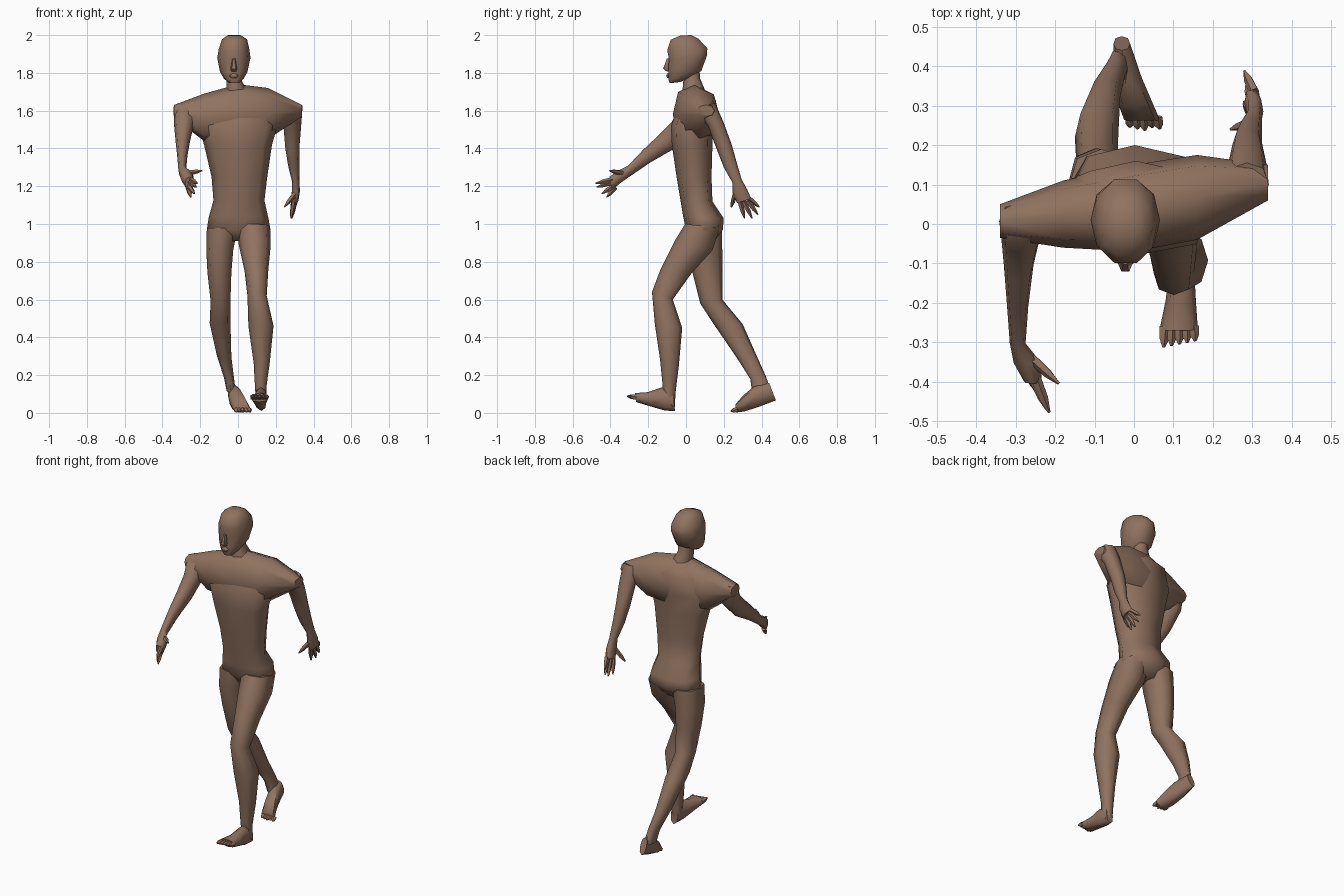
import bpy, bmesh, math
from mathutils import Vector

skin = bpy.data.materials.new("skin")
skin.diffuse_color = (0.28, 0.17, 0.115, 1)


def finish(bm, name, angle):
    bmesh.ops.recalc_face_normals(bm, faces=bm.faces)
    me = bpy.data.meshes.new(name)
    bm.to_mesh(me)
    bm.free()
    ob = bpy.data.objects.new(name, me)
    bpy.context.collection.objects.link(ob)
    me.materials.append(skin)
    bpy.ops.object.select_all(action='DESELECT')
    ob.select_set(True)
    bpy.context.view_layer.objects.active = ob
    bpy.ops.object.shade_smooth_by_angle(angle=math.radians(angle))
    return ob


def skin_rings(bm, rings, n, power):
    """Each ring is (centre, half axis a, half axis b)."""
    loops = []
    for c, a, b in rings:
        loop = []
        for i in range(n):
            t = 2 * math.pi * i / n
            u, v = math.cos(t), math.sin(t)
            u = math.copysign(abs(u) ** power, u) if abs(u) > 1e-6 else 0
            v = math.copysign(abs(v) ** power, v) if abs(v) > 1e-6 else 0
            loop.append(bm.verts.new(c + a * u + b * v))
        loops.append(loop)
    for p, q in zip(loops, loops[1:]):
        for i in range(n):
            j = (i + 1) % n
            bm.faces.new((p[i], p[j], q[j], q[i]))
    bm.faces.new(loops[0])
    bm.faces.new(loops[-1])


def loft(name, rows, n=8, power=0.85, angle=60):
    """Rows: x min, x max, front y, front z, back y, back z."""
    rings = []
    for x0, x1, yf, zf, yb, zb in rows:
        rings.append((Vector(((x0 + x1) / 2, (yf + yb) / 2, (zf + zb) / 2)),
                      Vector(((x1 - x0) / 2, 0, 0)),
                      Vector((0, (yb - yf) / 2, (zb - zf) / 2))))
    bm = bmesh.new()
    skin_rings(bm, rings, n, power)
    return finish(bm, name, angle)


def digits(name, pairs, r):
    """Tapered fingers or toes from root to tip."""
    bm = bmesh.new()
    for root, tip in pairs:
        a, b = Vector(root), Vector(tip)
        d = (b - a).normalized()
        u = d.orthogonal().normalized()
        w = d.cross(u)
        rings = [(a.lerp(b, t), u * r * s, w * r * s)
                 for t, s in ((0, 1), (0.6, 0.85), (1, 0.25))]
        skin_rings(bm, rings, 5, 1)
    return finish(bm, name, 60)


# Torso, from crotch to base of neck
loft("torso", [
    (-0.08, 0.08, 0.04, 0.91, 0.15, 0.91),
    (-0.165, 0.172, 0.0, 0.97, 0.195, 0.97),
    (-0.155, 0.16, -0.015, 1.04, 0.2, 1.03),
    (-0.13, 0.14, -0.03, 1.13, 0.14, 1.12),
    (-0.14, 0.155, -0.05, 1.25, 0.135, 1.25),
    (-0.18, 0.18, -0.075, 1.42, 0.14, 1.42),
    (-0.21, 0.21, -0.08, 1.52, 0.145, 1.53),
    (-0.15, 0.16, -0.04, 1.63, 0.16, 1.65),
    (-0.06, 0.06, 0.0, 1.71, 0.09, 1.72)])

# Shoulder girdle, twisted, running along x (x, y range, z range)
bm = bmesh.new()
skin_rings(bm, [(Vector((x, (y0 + y1) / 2, (z0 + z1) / 2)),
                 Vector((0, (y1 - y0) / 2, 0)), Vector((0, 0, (z1 - z0) / 2)))
                for x, y0, y1, z0, z1 in [
                    (-0.34, -0.035, 0.05, 1.56, 1.63),
                    (-0.18, -0.06, 0.11, 1.44, 1.69),
                    (0.0, -0.07, 0.15, 1.42, 1.74),
                    (0.16, -0.04, 0.175, 1.45, 1.72),
                    (0.34, 0.06, 0.15, 1.57, 1.63)]], 8, 0.85)
finish(bm, "shoulders", 60)

# Neck, head and face
loft("neck", [
    (-0.06, 0.05, -0.02, 1.69, 0.10, 1.71),
    (-0.062, 0.02, -0.015, 1.75, 0.075, 1.77),
    (-0.06, 0.02, -0.01, 1.81, 0.07, 1.83)])
loft("head", [
    (-0.05, 0.01, -0.088, 1.745, -0.03, 1.752),
    (-0.075, 0.03, -0.096, 1.765, 0.03, 1.775),
    (-0.095, 0.05, -0.098, 1.80, 0.085, 1.81),
    (-0.11, 0.066, -0.095, 1.87, 0.115, 1.89),
    (-0.102, 0.06, -0.104, 1.92, 0.118, 1.93),
    (-0.085, 0.048, -0.085, 1.975, 0.07, 1.98),
    (-0.055, 0.015, -0.03, 1.998, 0.03, 2.0)], n=10, power=0.9)
loft("nose", [
    (-0.03, -0.014, -0.104, 1.875, -0.08, 1.875),
    (-0.04, -0.004, -0.123, 1.822, -0.08, 1.82),
    (-0.035, -0.009, -0.105, 1.808, -0.08, 1.808)], n=6)
loft("lips", [
    (-0.03, -0.014, -0.1, 1.798, -0.08, 1.798),
    (-0.048, 0.004, -0.107, 1.785, -0.08, 1.785),
    (-0.035, -0.009, -0.1, 1.772, -0.08, 1.772)], n=6)

# Arm swung forward
loft("forward_arm", [
    (-0.342, -0.22, -0.04, 1.61, 0.055, 1.63),
    (-0.338, -0.235, -0.075, 1.54, 0.035, 1.50),
    (-0.33, -0.255, -0.15, 1.465, -0.06, 1.40),
    (-0.322, -0.268, -0.225, 1.395, -0.19, 1.325),
    (-0.315, -0.275, -0.305, 1.31, -0.30, 1.25),
    (-0.305, -0.235, -0.355, 1.285, -0.35, 1.215),
    (-0.28, -0.235, -0.405, 1.25, -0.39, 1.18)], n=8)
digits("forward_hand_fingers", [
    ((-0.25, -0.39, 1.235), (-0.215, -0.478, 1.215)),
    ((-0.255, -0.39, 1.22), (-0.22, -0.472, 1.195)),
    ((-0.26, -0.385, 1.20), (-0.23, -0.445, 1.16)),
    ((-0.265, -0.375, 1.195), (-0.25, -0.42, 1.142)),
    ((-0.26, -0.34, 1.27), (-0.19, -0.405, 1.282))], 0.014)

# Arm swung back
loft("backward_arm", [
    (0.23, 0.342, 0.045, 1.61, 0.155, 1.64),
    (0.24, 0.335, 0.115, 1.52, 0.2, 1.535),
    (0.25, 0.325, 0.165, 1.39, 0.242, 1.42),
    (0.265, 0.325, 0.2, 1.30, 0.27, 1.32),
    (0.285, 0.325, 0.245, 1.22, 0.295, 1.235),
    (0.285, 0.328, 0.245, 1.17, 0.325, 1.18),
    (0.28, 0.32, 0.27, 1.11, 0.345, 1.135)], n=8)
digits("backward_hand_fingers", [
    ((0.305, 0.335, 1.135), (0.28, 0.388, 1.09)),
    ((0.305, 0.325, 1.125), (0.285, 0.38, 1.05)),
    ((0.3, 0.305, 1.12), (0.285, 0.35, 1.03)),
    ((0.295, 0.285, 1.12), (0.28, 0.31, 1.03)),
    ((0.3, 0.26, 1.16), (0.245, 0.24, 1.09))], 0.014)

# Leading leg and foot with raised toes
loft("leading_leg", [
    (-0.01, 0.17, -0.005, 1.0, 0.18, 0.98),
    (0.005, 0.173, -0.06, 0.91, 0.14, 0.86),
    (0.035, 0.16, -0.135, 0.76, 0.03, 0.74),
    (0.05, 0.152, -0.18, 0.64, -0.07, 0.60),
    (0.055, 0.188, -0.165, 0.47, -0.02, 0.45),
    (0.083, 0.168, -0.137, 0.28, -0.038, 0.25),
    (0.09, 0.15, -0.125, 0.16, -0.055, 0.11),
    (0.095, 0.15, -0.12, 0.09, -0.06, 0.02)])
loft("leading_foot", [
    (0.1, 0.148, -0.07, 0.12, -0.058, 0.01),
    (0.09, 0.153, -0.13, 0.135, -0.11, 0.012),
    (0.08, 0.157, -0.2, 0.11, -0.19, 0.035),
    (0.065, 0.162, -0.27, 0.105, -0.265, 0.058)])
digits("leading_toes", [((0.078 + 0.018 * i, -0.26, 0.082),
                         (0.075 + 0.02 * i, -0.313 + 0.004 * i, 0.088))
                        for i in range(5)], 0.015)

# Trailing leg and foot pushing off
loft("trailing_leg", [
    (-0.165, 0.0, 0.005, 0.98, 0.19, 0.98),
    (-0.168, -0.025, 0.005, 0.87, 0.192, 0.86),
    (-0.162, -0.035, 0.035, 0.74, 0.192, 0.75),
    (-0.145, -0.04, 0.075, 0.58, 0.192, 0.6),
    (-0.15, -0.04, 0.14, 0.48, 0.3, 0.47),
    (-0.11, -0.035, 0.27, 0.29, 0.375, 0.3),
    (-0.075, -0.022, 0.34, 0.18, 0.42, 0.2),
    (-0.06, -0.012, 0.35, 0.11, 0.45, 0.12)])
loft("trailing_foot", [
    (-0.052, -0.01, 0.44, 0.16, 0.476, 0.066),
    (-0.052, 0.02, 0.36, 0.14, 0.38, 0.03),
    (-0.04, 0.048, 0.3, 0.09, 0.31, 0.008),
    (-0.025, 0.066, 0.262, 0.045, 0.265, 0.002)])
digits("trailing_toes", [((-0.01 + 0.017 * i, 0.27, 0.018),
                          (-0.01 + 0.019 * i, 0.245 - 0.004 * (i % 3), 0.008))
                         for i in range(5)], 0.014)
